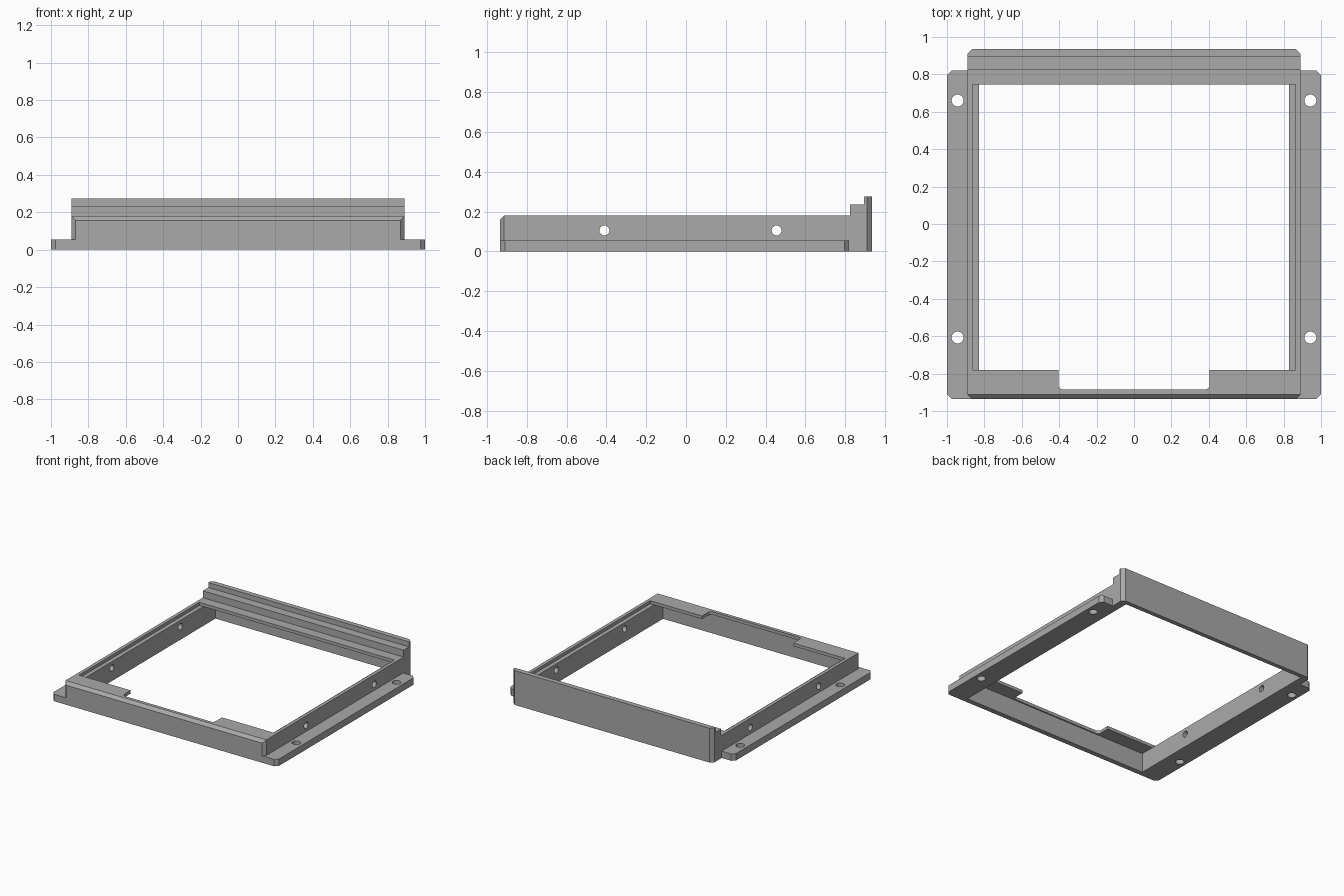
import bpy, bmesh, math
from mathutils import Matrix

if "Cube" in bpy.data.objects:
    bpy.data.objects.remove(bpy.data.objects["Cube"])

grey = bpy.data.materials.new("plain grey")
grey.diffuse_color = (0.40, 0.40, 0.40, 1)
grey.use_nodes = True
grey.node_tree.nodes["Principled BSDF"].inputs["Base Color"].default_value = grey.diffuse_color


def prism(name, outline, lo, hi, axis="z"):
    """Extrude a 2D outline: (x, y) along z, or (y, z) along x."""
    bm = bmesh.new()
    place = (lambda p, t: (p[0], p[1], t)) if axis == "z" else (lambda p, t: (t, p[0], p[1]))
    face = bm.faces.new([bm.verts.new(place(p, lo)) for p in outline])
    top = bmesh.ops.extrude_face_region(bm, geom=[face])
    verts = [g for g in top["geom"] if isinstance(g, bmesh.types.BMVert)]
    shift = (0, 0, hi - lo) if axis == "z" else (hi - lo, 0, 0)
    bmesh.ops.translate(bm, verts=verts, vec=shift)
    bmesh.ops.recalc_face_normals(bm, faces=bm.faces)
    return finish(name, bm)


def finish(name, bm):
    mesh = bpy.data.meshes.new(name)
    bm.to_mesh(mesh)
    bm.free()
    ob = bpy.data.objects.new(name, mesh)
    ob.data.materials.append(grey)
    bpy.context.collection.objects.link(ob)
    return ob


def rod(name, radius, length, centre, axis):
    bm = bmesh.new()
    turn = Matrix.Rotation(math.pi / 2, 4, "Y") if axis == "x" else Matrix()
    bmesh.ops.create_cone(bm, cap_ends=True, segments=32, radius1=radius, radius2=radius,
                          depth=length, matrix=Matrix.Translation(centre) @ turn)
    return finish(name, bm)


def rect(x0, y0, x1, y1):
    return [(x0, y0), (x1, y0), (x1, y1), (x0, y1)]


def chamfered(x, y0, y1, front, back):
    """Symmetric rectangle with cut front and back corners."""
    right = [(x - front, y0), (x, y0 + front)] if front else [(x, y0)]
    right += [(x, y1 - back), (x - back, y1)] if back else [(x, y1)]
    return right + [(-px, py) for px, py in reversed(right)]


def combine(target, other, operation):
    mod = target.modifiers.new("combine", "BOOLEAN")
    mod.operation, mod.solver, mod.object = operation, "EXACT", other
    bpy.context.view_layer.objects.active = target
    bpy.ops.object.modifier_apply(modifier=mod.name)
    bpy.data.objects.remove(other, do_unlink=True)


# mounting flange, main wall block and stepped rear rail
frame = prism("bezel_frame", chamfered(1.0, -0.935, 0.82, 0.025, 0.025), 0, 0.055)
combine(frame, prism("wall_block", chamfered(0.89, -0.935, 0.86, 0.022, 0), 0, 0.18), "UNION")
rail = prism("rear_rail", [(0.825, 0), (0.935, 0), (0.935, 0.275), (0.895, 0.275),
                           (0.895, 0.235), (0.825, 0.235)], -0.89, 0.89, "x")
for s in (-1, 1):  # rail corner chamfers
    combine(rail, prism("corner_cut", [(s * 0.865, 0.935), (s * 0.90, 0.90),
                                       (s * 0.95, 0.97), (s * 0.865, 0.97)], -0.1, 0.4), "DIFFERENCE")
combine(frame, rail, "UNION")

# hollow under the front tabs and rear shelf
combine(frame, prism("lower_cut", rect(-0.83, -0.895, 0.83, 0.90), -0.1, 0.155), "DIFFERENCE")
# upper opening, leaving a narrow ledge on the side walls
combine(frame, prism("upper_cut", rect(-0.863, -0.78, 0.863, 0.745), 0.155, 0.4), "DIFFERENCE")

# front notch with rounded inner corners
r, nx, ny = 0.025, 0.405, -0.885
arc = [(nx - r + r * math.cos(a), ny + r + r * math.sin(a))
       for a in (math.radians(-90 + 15 * i) for i in range(7))]
notch = arc + [(nx, -0.7), (-nx, -0.7)] + [(-x, y) for x, y in reversed(arc)]
combine(frame, prism("notch_cut", notch, 0.1, 0.4), "DIFFERENCE")

# sloped front top edge
combine(frame, prism("edge_cut", [(-0.935, 0.157), (-0.912, 0.18), (-0.912, 0.25),
                                  (-1.0, 0.25), (-1.0, 0.157)], -1.1, 1.1, "x"), "DIFFERENCE")

# flange screw holes and side wall holes
for s in (-1, 1):
    for y in (-0.607, 0.66):
        combine(frame, rod("screw_cut", 0.032, 0.4, (s * 0.943, y, 0.03), "z"), "DIFFERENCE")
    for y in (-0.41, 0.455):
        combine(frame, rod("side_cut", 0.025, 0.3, (s * 0.86, y, 0.105), "x"), "DIFFERENCE")

frame.data.materials.clear()
frame.data.materials.append(grey)
for p in frame.data.polygons:
    p.material_index = 0
bpy.ops.object.select_all(action="DESELECT")
frame.select_set(True)
bpy.context.view_layer.objects.active = frame
bpy.ops.object.shade_smooth_by_angle(angle=math.radians(25))
